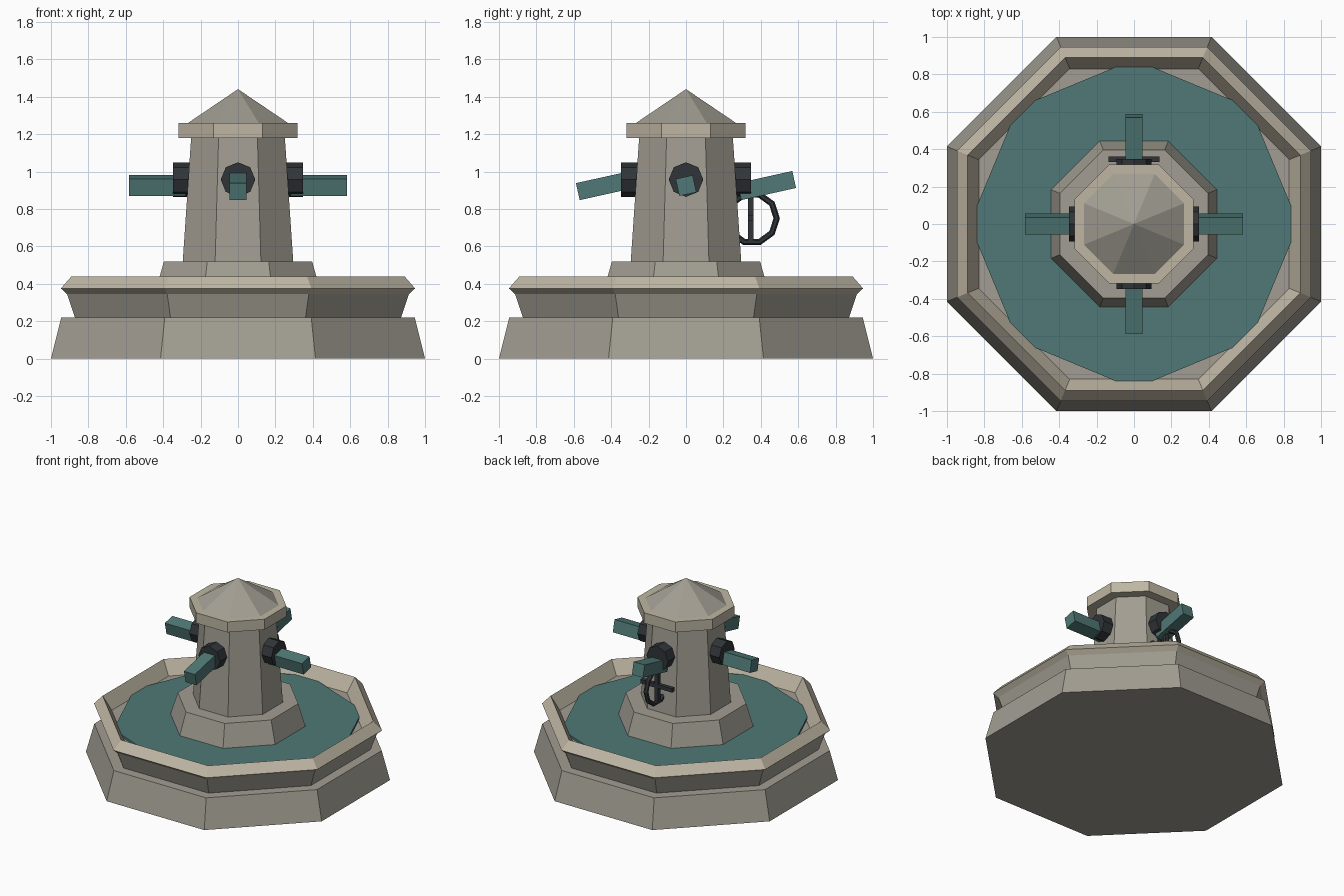
import bpy, bmesh
from math import pi, cos, sin, radians
from mathutils import Matrix

if "Cube" in bpy.data.objects:
    bpy.data.objects.remove(bpy.data.objects["Cube"])


def material(name, rgb):
    m = bpy.data.materials.new(name)
    m.diffuse_color = (*rgb, 1)
    m.use_nodes = True
    m.node_tree.nodes["Principled BSDF"].inputs["Base Color"].default_value = m.diffuse_color
    return m


STONE = material("stone", (0.36, 0.34, 0.29))
TRIM = material("pale_stone", (0.52, 0.47, 0.37))
TEAL = material("teal", (0.08, 0.19, 0.18))
IRON = material("dark_iron", (0.03, 0.035, 0.04))


def finish(name, bm, mat):
    bmesh.ops.recalc_face_normals(bm, faces=bm.faces)
    me = bpy.data.meshes.new(name)
    bm.to_mesh(me)
    bm.free()
    me.materials.append(mat)
    ob = bpy.data.objects.new(name, me)
    bpy.context.collection.objects.link(ob)
    return ob


def octagon_stack(name, profile, mat):
    """Loft octagons given as (apothem, z), flats facing the axes, ends capped."""
    bm = bmesh.new()
    rings = []
    for apothem, z in profile:
        r = apothem / cos(pi / 8)
        rings.append([bm.verts.new((r * cos(a), r * sin(a), z))
                      for a in (pi / 8 + i * pi / 4 for i in range(8))])
    for lo, hi in zip(rings, rings[1:]):
        for i in range(8):
            j = (i + 1) % 8
            bm.faces.new((lo[i], lo[j], hi[j], hi[i]))
    bm.faces.new(rings[0])
    bm.faces.new(rings[-1])
    bmesh.ops.remove_doubles(bm, verts=bm.verts, dist=1e-5)
    return finish(name, bm, mat)


def cylinder(name, radius, depth, matrix, mat):
    bm = bmesh.new()
    bmesh.ops.create_cone(bm, cap_ends=True, segments=8, radius1=radius,
                          radius2=radius, depth=depth, matrix=matrix)
    return finish(name, bm, mat)


def box(name, size, loc, mat, tilt=0.0):
    bm = bmesh.new()
    bmesh.ops.create_cube(bm, size=1, matrix=Matrix.Translation(loc)
                          @ Matrix.Rotation(tilt, 4, 'X') @ Matrix.Diagonal((*size, 1)))
    return finish(name, bm, mat)


# Base and basin with its ridged rim
octagon_stack("base_plinth", [(1.0, 0), (0.945, 0.22)], STONE)
octagon_stack("basin_wall", [(0.87, 0.21), (0.87, 0.22), (0.915, 0.345)], STONE)
bpy.data.objects.remove(bpy.data.objects["basin_wall"])
basin = octagon_stack("basin", [(0.87, 0.215), (0.914, 0.345), (0.947, 0.375),
                                (0.89, 0.44), (0.83, 0.335)], STONE)
basin.data.materials.append(TRIM)
for p in basin.data.polygons:
    if p.center.z > 0.35:
        p.material_index = 1

# Water, corners turned toward the axes
cylinder("water", 0.88, 0.02, Matrix.Translation((0, 0, 0.342)), TEAL)

# Central tower
octagon_stack("tower_foot", [(0.447, 0.34), (0.396, 0.52)], STONE)
octagon_stack("tower_shaft", [(0.296, 0.51), (0.25, 1.19)], STONE)
octagon_stack("tower_cornice", [(0.318, 1.18), (0.318, 1.26)], TRIM)
octagon_stack("tower_roof", [(0.267, 1.26), (0.0005, 1.44)], STONE)

# Four spouts with iron collars; every spout shares the same tilt about x
for side, dx, dy in (("front", 0, -1), ("back", 0, 1), ("left", -1, 0), ("right", 1, 0)):
    turn = Matrix.Rotation(pi / 2, 4, 'X') if dy else \
        Matrix.Rotation(pi / 2, 4, 'Z') @ Matrix.Rotation(pi / 2, 4, 'X')
    spin = Matrix.Rotation(pi / 2, 4, 'Z')
    cylinder(side + "_collar", 0.0925, 0.1,
             Matrix.Translation((dx * 0.298, dy * 0.298, 0.957)) @ turn @ spin, IRON)
    size = (0.093, 0.3, 0.093) if dy else (0.3, 0.093, 0.093)
    box(side + "_spout", size, (dx * 0.432, dy * 0.432, 0.925), TEAL, radians(12.5))

# Valve wheel on the back: upright ring and crossed bars
bpy.ops.mesh.primitive_torus_add(major_segments=10, minor_segments=6, major_radius=0.133,
                                 minor_radius=0.017, location=(0, 0.352, 0.75),
                                 rotation=(0, pi / 2, 0))
ring = bpy.context.object
ring.name = "valve_ring"
ring.rotation_euler = (0, pi / 2, 0)
# Turn the ring so a corner points straight back
ring.data.transform(Matrix.Rotation(pi / 2, 4, 'Z'))
ring.data.materials.append(IRON)
box("valve_bar_upright", (0.03, 0.03, 0.25), (0, 0.346, 0.75), IRON)
box("valve_bar_cross", (0.27, 0.03, 0.03), (0, 0.346, 0.75), IRON)
